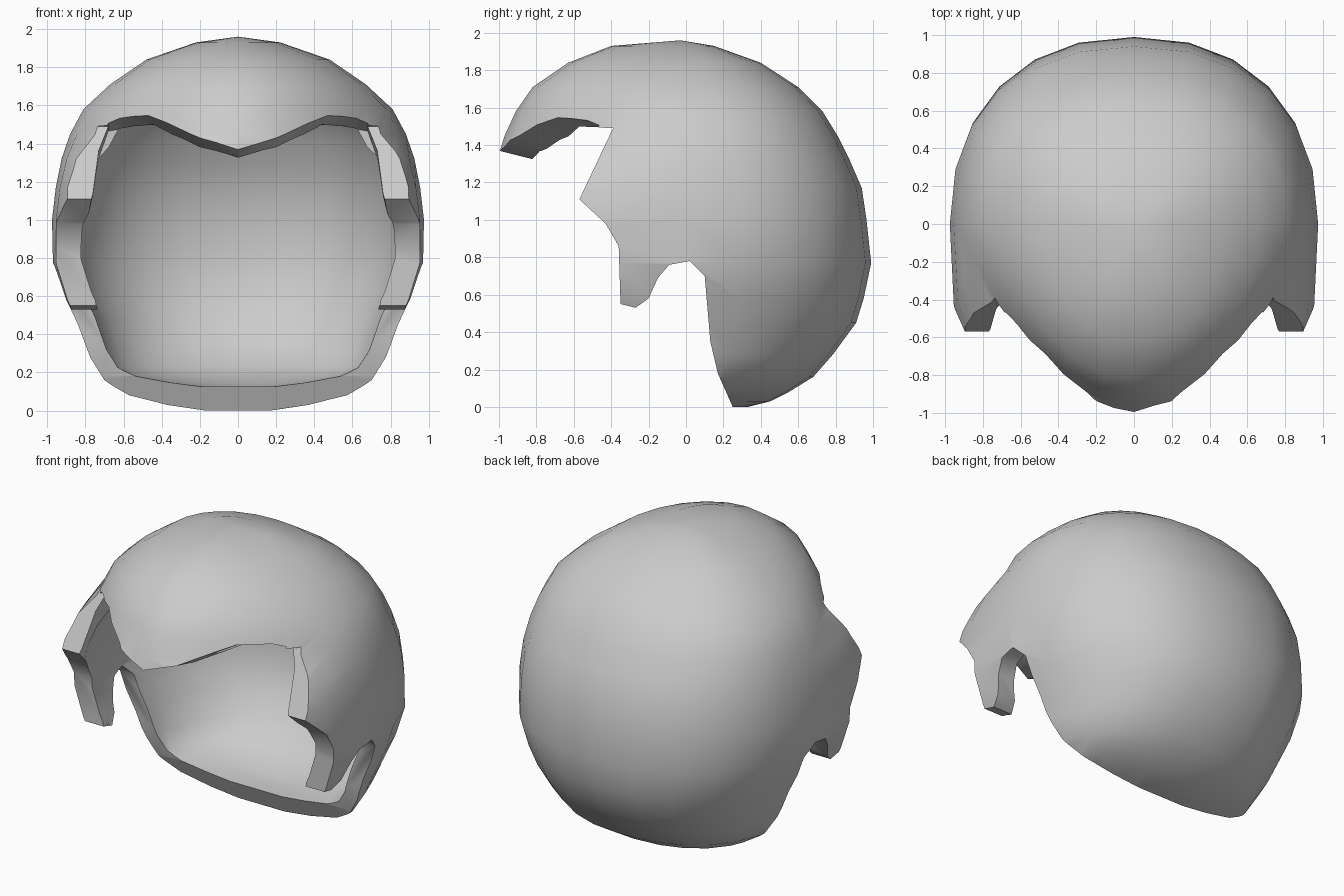
import bpy
import bmesh
from math import cos, sin, pi, radians

SEGMENTS = 24
FRONT_THICKNESS = 0.18
BACK_THICKNESS = 0.09

# Rings of the scalp: height, half width, back, front, squareness of the front
RINGS = [
    (0.0, 0.24, 0.33, -0.4, 2.2), (0.03, 0.42, 0.45, -0.6, 2.2),
    (0.08, 0.61, 0.55, -0.7, 2.4), (0.16, 0.72, 0.68, -0.8, 2.6),
    (0.28, 0.79, 0.785, -0.9, 3.0), (0.45, 0.85, 0.91, -0.95, 3.2),
    (0.58, 0.91, 0.95, -1.0, 3.2), (0.77, 0.97, 0.99, -1.0, 3.2),
    (1.0, 0.975, 0.965, -1.0, 3.2), (1.17, 0.955, 0.94, -1.0, 3.0),
    (1.32, 0.925, 0.875, -1.01, 2.35), (1.45, 0.88, 0.81, -0.97, 1.68),
    (1.58, 0.81, 0.73, -0.91, 1.7), (1.71, 0.67, 0.6, -0.82, 1.9),
    (1.84, 0.48, 0.4, -0.63, 2.0), (1.93, 0.22, 0.15, -0.4, 2.0),
]
TOP = (0, -0.03, 1.96)

# Face opening, right half, as (x, z)
OPENING = [(0, 1.37), (0.2, 1.445), (0.47, 1.625), (0.62, 1.65),
           (0.68, 1.64), (0.73, 1.5), (0.76, 1.25), (0.81, 1.05),
           (0.74, 0.7), (0.6, 0.4)]

# Space in front of the side edge, as (y, z)
SIDE_EDGE = [(-1.5, 1.2), (-0.85, 1.2), (-0.8, 1.29), (-0.57, 1.5),
             (-0.39, 1.49), (-0.57, 1.11), (-0.43, 0.98), (-0.36, 0.86),
             (-0.35, 0.55), (-0.27, 0.53), (-0.2, 0.58), (-0.15, 0.69),
             (-0.09, 0.76), (0.02, 0.78), (0.1, 0.7), (0.13, 0.35),
             (0.17, 0.18), (0.25, 0), (0.27, -0.1), (-1.5, -0.1)]


def signed_power(value, power):
    return abs(value) ** power * (1 if value >= 0 else -1)


def ring_points(height, width, back, front, squareness):
    points = []
    for i in range(SEGMENTS):
        angle = 2 * pi * i / SEGMENTS
        c, s = cos(angle), sin(angle)
        power = 2 / (2.25 if s > 0 else squareness)
        depth = back if s > 0 else -front
        points.append((width * signed_power(c, power),
                       depth * signed_power(s, power), height))
    return points


def finish_mesh(name, bm):
    bmesh.ops.recalc_face_normals(bm, faces=bm.faces)
    mesh = bpy.data.meshes.new(name)
    bm.to_mesh(mesh)
    bm.free()
    obj = bpy.data.objects.new(name, mesh)
    bpy.context.collection.objects.link(obj)
    return obj


def loft(name, rings, tip=None):
    """Skin equal rings, with a flat start and a flat or pointed end."""
    bm = bmesh.new()
    loops = [[bm.verts.new(p) for p in ring] for ring in rings]
    count = len(loops[0])
    for lower, upper in zip(loops, loops[1:]):
        for i in range(count):
            j = (i + 1) % count
            bm.faces.new((lower[i], lower[j], upper[j], upper[i]))
    bm.faces.new(loops[0])
    if tip:
        apex = bm.verts.new(tip)
        for i in range(count):
            bm.faces.new((loops[-1][i], loops[-1][(i + 1) % count], apex))
    else:
        bm.faces.new(loops[-1])
    return finish_mesh(name, bm)


def apply_modifier(obj, kind, **settings):
    modifier = obj.modifiers.new(kind.title(), kind)
    for key, value in settings.items():
        setattr(modifier, key, value)
    bpy.context.view_layer.objects.active = obj
    bpy.ops.object.modifier_apply(modifier=modifier.name)


def hollow(obj):
    """Thicken inwards: heavy at the fringe and under the nape, thin behind."""
    group = obj.vertex_groups.new(name="thickness")
    for vert in obj.data.vertices:
        fringe = (0.2 - vert.co.y) / 1.2
        nape = 0.4 - 2 * vert.co.z
        group.add([vert.index], min(max(fringe, nape, 0), 1), 'REPLACE')
    apply_modifier(obj, 'SOLIDIFY', thickness=FRONT_THICKNESS, offset=-1,
                   vertex_group=group.name,
                   thickness_vertex_group=BACK_THICKNESS / FRONT_THICKNESS)


def cut(obj, cutter):
    cutter.hide_render = True
    apply_modifier(obj, 'BOOLEAN', operation='DIFFERENCE',
                   solver='EXACT', object=cutter)
    bpy.data.objects.remove(cutter)


cube = bpy.data.objects.get("Cube")
if cube:
    bpy.data.objects.remove(cube)

# Hollow cap of hair
hair = loft("hair_cap", [ring_points(*ring) for ring in RINGS], TOP)
hollow(hair)

# Fringe and inner edges of the sideburns, sloping down inwards
outline = OPENING + [(-x, z) for x, z in reversed(OPENING[1:])]
rings = [[(x, y, z - 0.25 * (y + 1)) for x, z in outline]
         for y in (-1.3, -0.3)]
cut(hair, loft("face_cutter", rings))

# Sideburns, ear notches and nape
rings = [[(x, y, z) for y, z in SIDE_EDGE] for x in (-1.5, 1.5)]
cut(hair, loft("side_cutter", rings))

# Plain grey finish
grey = bpy.data.materials.new("grey")
grey.use_nodes = True
colour = (0.6, 0.6, 0.6, 1)
grey.diffuse_color = colour
grey.node_tree.nodes["Principled BSDF"].inputs["Base Color"].default_value = colour
hair.data.materials.clear()
hair.data.materials.append(grey)

bpy.ops.object.select_all(action='DESELECT')
hair.select_set(True)
bpy.context.view_layer.objects.active = hair
bpy.ops.object.shade_smooth_by_angle(angle=radians(45))
